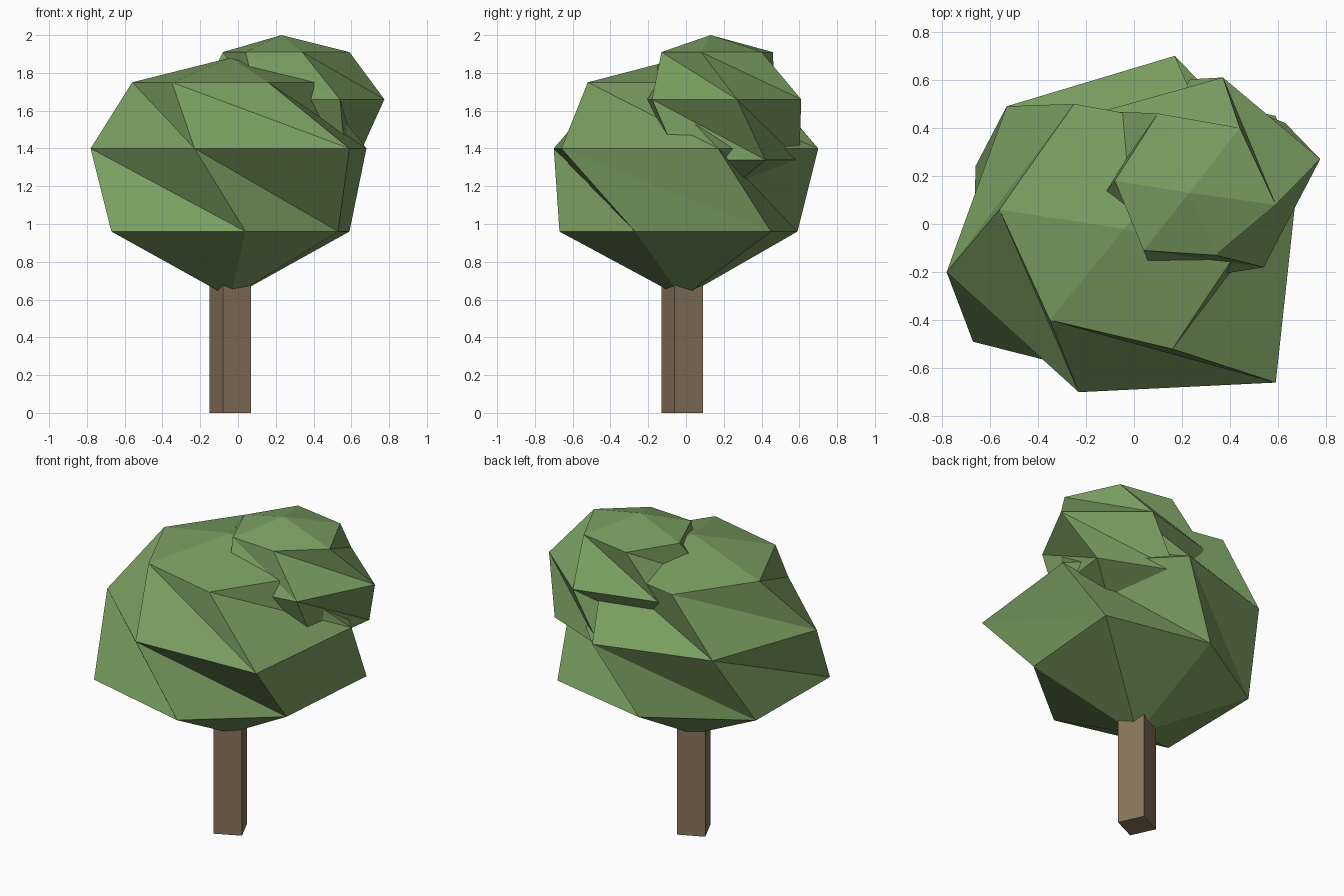
import bpy, math

if "Cube" in bpy.data.objects:
    bpy.data.objects.remove(bpy.data.objects["Cube"])


def material(name, rgb):
    m = bpy.data.materials.new(name)
    m.diffuse_color = (*rgb, 1)
    m.use_nodes = True
    m.node_tree.nodes["Principled BSDF"].inputs["Base Color"].default_value = m.diffuse_color
    return m


def make_object(name, verts, faces, mat):
    me = bpy.data.meshes.new(name)
    me.from_pydata(verts, [], faces)
    me.materials.append(mat)
    ob = bpy.data.objects.new(name, me)
    bpy.context.collection.objects.link(ob)
    return ob


def leaf_clump(name, cx, cy, bottom, top, rings, mat):
    """Twisted, triangulated six-sided ball; each ring is (z, six xy points)."""
    n = 6
    verts = [(x, y, z) for z, pts in rings for x, y in pts]
    faces = []
    for r in range(len(rings) - 1):
        for i in range(n):
            a, b = r * n + i, r * n + (i + 1) % n
            faces += [(a, b, a + n), (b, b + n, a + n)]
    low, high = len(verts), len(verts) + 1
    verts += [(cx, cy, bottom), (cx, cy, top)]
    last = (len(rings) - 1) * n
    for i in range(n):
        j = (i + 1) % n
        faces += [(low, j, i), (last + i, last + j, high)]
    return make_object(name, verts, faces, mat)


leaf = material("leaf green", (0.195, 0.342, 0.119))
bark = material("bark brown", (0.254, 0.175, 0.107))

# Trunk: square post turned about 20 degrees
cx, cy = -0.04, -0.02
corners = [(cx + 0.117 * math.cos(math.radians(a)), cy + 0.117 * math.sin(math.radians(a)))
           for a in (-20, 70, 160, 250)]
tv = [(x, y, z) for z in (0, 0.85) for x, y in corners]
tf = [(3, 2, 1, 0), (4, 5, 6, 7)] + [(i, (i + 1) % 4, (i + 1) % 4 + 4, i + 4) for i in range(4)]
make_object("trunk", tv, tf, bark)

# Large leaf clump
leaf_clump("large_foliage", cx, cy, 0.61, 1.88, [
    (0.96, [(0.59, 0.45), (-0.08, 0.59), (-0.66, 0.24), (-0.67, -0.49), (0.04, -0.67), (0.53, -0.27)]),
    (1.40, [(0.68, 0.17), (0.17, 0.70), (-0.53, 0.49), (-0.78, -0.20), (-0.23, -0.70), (0.59, -0.66)]),
    (1.75, [(0.40, -0.16), (0.30, 0.40), (-0.25, 0.50), (-0.56, 0.06), (-0.35, -0.40), (0.16, -0.52)]),
], leaf)

# Small leaf clump at the upper back right
leaf_clump("small_foliage", 0.23, 0.13, 1.10, 2.0, [
    (1.34, [(0.63, 0.42), (0.19, 0.60), (-0.18, 0.27), (-0.11, -0.12), (0.25, -0.29), (0.57, -0.04)]),
    (1.66, [(0.775, 0.27), (0.37, 0.61), (-0.13, 0.47), (-0.20, 0.03), (0.10, -0.25), (0.54, -0.18)]),
    (1.91, [(0.59, 0.08), (0.44, 0.40), (0.10, 0.46), (-0.08, 0.18), (0.04, -0.11), (0.34, -0.13)]),
], leaf)
